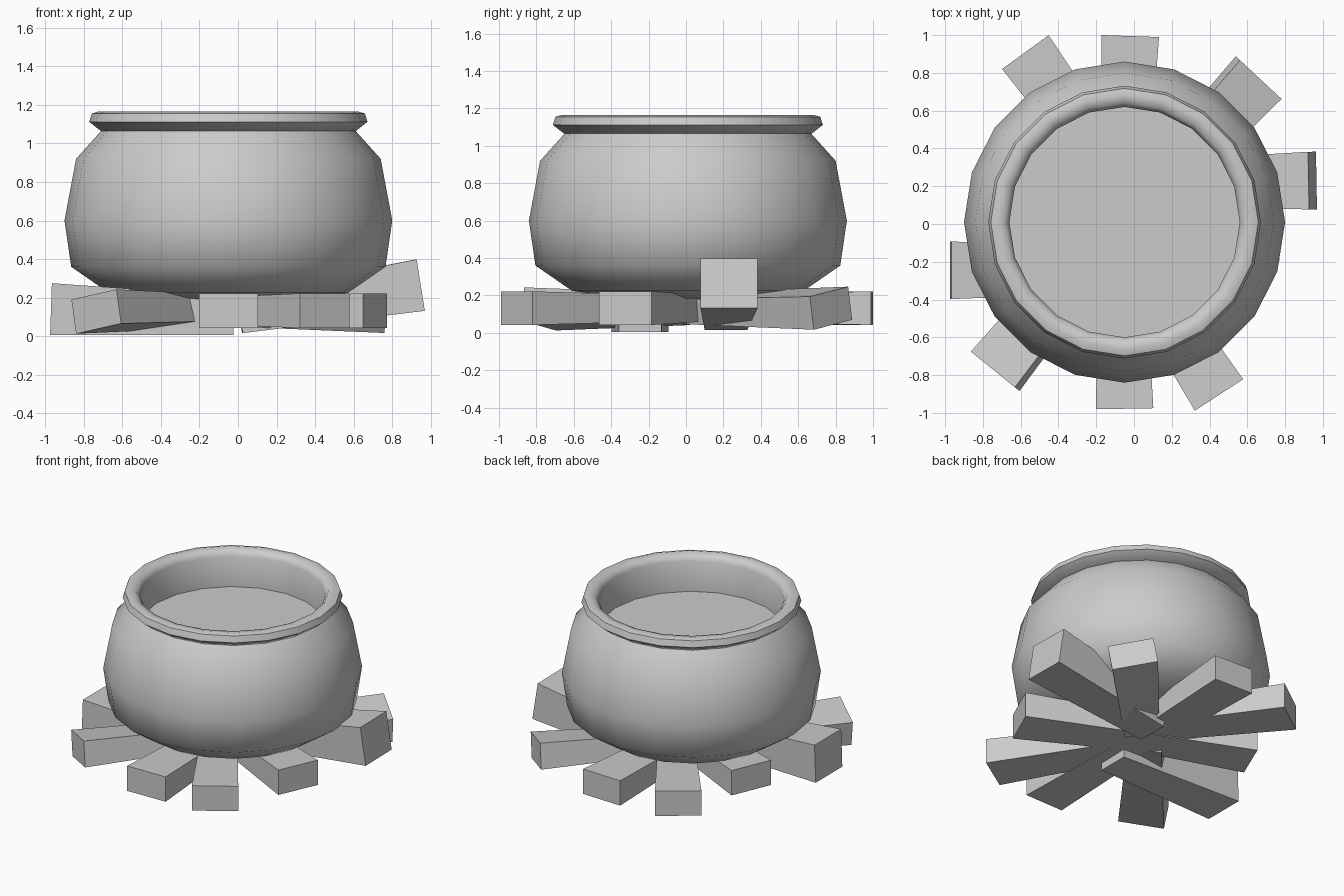
import bpy, bmesh
from math import cos, sin, pi, radians
from mathutils import Matrix, Vector

if "Cube" in bpy.data.objects:
    bpy.data.objects.remove(bpy.data.objects["Cube"])

POT = Vector((-0.05, 0.01, 0))
SIDES = 20


def make_object(name, bm, smooth=None):
    bmesh.ops.recalc_face_normals(bm, faces=bm.faces)
    mesh = bpy.data.meshes.new(name)
    bm.to_mesh(mesh)
    bm.free()
    ob = bpy.data.objects.new(name, mesh)
    bpy.context.collection.objects.link(ob)
    if smooth:
        bpy.ops.object.select_all(action='DESELECT')
        ob.select_set(True)
        bpy.context.view_layer.objects.active = ob
        bpy.ops.object.shade_smooth_by_angle(angle=radians(smooth))
    return ob


def lathe(name, profile, smooth, cap_start=False):
    """Revolve (radius, z) points around the pot axis."""
    bm = bmesh.new()
    rings = [[bm.verts.new(POT + Vector((r * cos(2 * pi * i / SIDES), r * sin(2 * pi * i / SIDES), z)))
              for i in range(SIDES)] for r, z in profile]
    for a, b in zip(rings, rings[1:]):
        for i in range(SIDES):
            j = (i + 1) % SIDES
            bm.faces.new((a[i], a[j], b[j], b[i]))
    if cap_start:
        bm.faces.new(rings[0])
    return make_object(name, bm, smooth)


# Pot belly, rolled rim with inner wall, and the contents
lathe("pot_body", [(0.36, 0.185), (0.62, 0.225), (0.815, 0.36), (0.85, 0.6),
                   (0.79, 0.92), (0.655, 1.07)], 60, cap_start=True)
lathe("pot_rim", [(0.64, 1.065), (0.662, 1.065), (0.722, 1.112), (0.708, 1.155),
                  (0.675, 1.165), (0.632, 1.155), (0.61, 1.12), (0.61, 0.89)], 50)
bm = bmesh.new()
bmesh.ops.create_circle(bm, cap_ends=True, segments=SIDES, radius=0.612,
                        matrix=Matrix.Translation(POT + Vector((0, 0, 0.9))))
make_object("pot_contents", bm)


def log(name, x, y, z, heading, height=0.18, pitch=0, roll=0, length=0.95, width=0.305):
    """Tapered log: (x, y, z) is the centre of its outer end."""
    bm = bmesh.new()
    bmesh.ops.create_cube(bm, size=1)
    for v in bm.verts:
        taper = 1 if v.co.x > 0 else 0.75
        v.co = Vector(((v.co.x - 0.5) * length, v.co.y * width * taper, v.co.z * height * taper))
    bm.transform(Matrix.Translation((x, y, z)) @ Matrix.Rotation(radians(heading), 4, 'Z')
                 @ Matrix.Rotation(radians(-pitch), 4, 'Y') @ Matrix.Rotation(radians(roll), 4, 'X'))
    make_object(name, bm)


# Ring of firewood under the pot
log("log_back", -0.02, 0.995, 0.132, 88)
log("log_back_right", 0.66, 0.775, 0.132, 47, roll=10)
log("log_right_raised", 0.945, 0.23, 0.265, 1, height=0.27, pitch=9)
log("log_right_front", 0.71, -0.325, 0.132, -24)
log("log_front_right", 0.45, -0.905, 0.132, -57)
log("log_front", -0.05, -0.978, 0.132, -89)
log("log_front_left", -0.735, -0.78, 0.128, 231, roll=10)
log("log_left", -0.97, -0.245, 0.14, 180, height=0.27, pitch=2)
log("log_left_back", -0.74, 0.31, 0.132, 157)
log("log_back_left", -0.575, 0.91, 0.132, 126)
